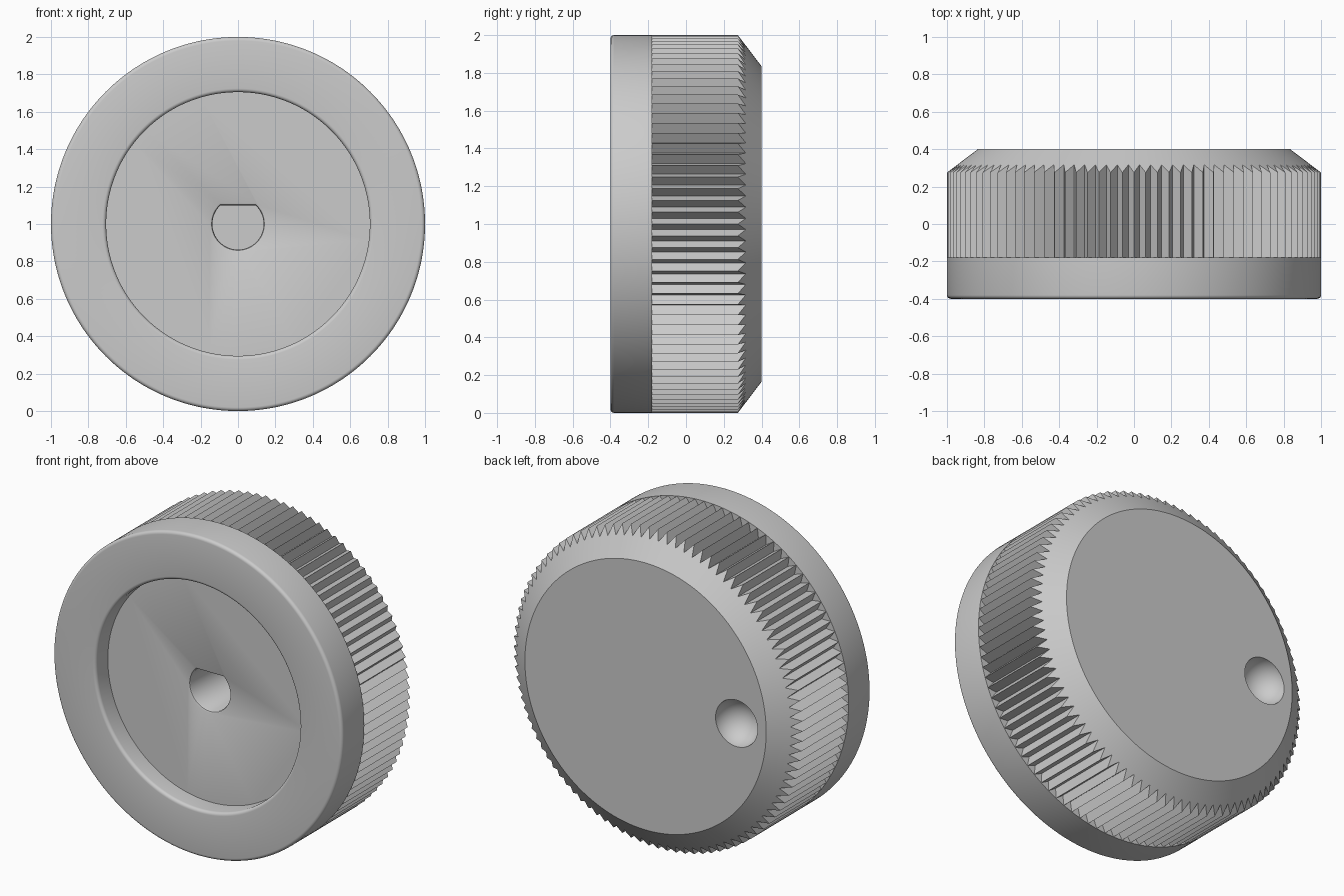
import bpy, bmesh, math
from mathutils import Vector

if "Cube" in bpy.data.objects:
    bpy.data.objects.remove(bpy.data.objects["Cube"])

TEETH = 100
SEG = 2 * TEETH
CENTRE = Vector((0, 0, 1))

grey = bpy.data.materials.new("plain grey")
grey.use_nodes = True
colour = (0.6, 0.6, 0.6, 1)
grey.diffuse_color = colour
grey.node_tree.nodes["Principled BSDF"].inputs["Base Color"].default_value = colour


def circle(r, y, r_odd=None, y_odd=None):
    """Ring about the knob axis; odd points may differ, giving teeth."""
    pts = []
    for i in range(SEG):
        a = 2 * math.pi * i / SEG
        odd = i % 2 and r_odd is not None
        rad, depth = (r_odd, y_odd) if odd else (r, y)
        pts.append(CENTRE + Vector((rad * math.cos(a), depth, rad * math.sin(a))))
    return pts


def loft(name, rings):
    """Skin a list of rings and cap both ends."""
    bm = bmesh.new()
    loops = [[bm.verts.new(p) for p in ring] for ring in rings]
    n = len(loops[0])
    for a, b in zip(loops, loops[1:]):
        for i in range(n):
            j = (i + 1) % n
            bm.faces.new((a[i], a[j], b[j], b[i]))
    bm.faces.new(loops[0])
    bm.faces.new(loops[-1])
    bmesh.ops.remove_doubles(bm, verts=bm.verts, dist=0.0001)
    bmesh.ops.recalc_face_normals(bm, faces=bm.faces)
    mesh = bpy.data.meshes.new(name)
    bm.to_mesh(mesh)
    bm.free()
    mesh.materials.append(grey)
    obj = bpy.data.objects.new(name, mesh)
    bpy.context.collection.objects.link(obj)
    return obj


def fillet(r, y, size, start, end, steps=5):
    """Rings along a quarter round with centre (r, y)."""
    angles = [math.radians(start + (end - start) * k / steps) for k in range(steps + 1)]
    return [circle(r + size * math.cos(a), y + size * math.sin(a)) for a in angles]


# Knob: recess floor, rounded lips, smooth flange, toothed grip, chamfered back
valley = 0.945
rim_y, back_y, back_r = 0.275, 0.4, 0.835
valley_y = rim_y + (1 - valley) * (back_y - rim_y) / (1 - back_r)
rings = [circle(0.705, -0.28)]
rings += fillet(0.725, -0.38, 0.02, 180, 270)
rings += fillet(0.98, -0.38, 0.02, -90, 0)
rings += [
    circle(1, -0.18),
    circle(1, -0.18, valley, -0.18),
    circle(1, rim_y, valley, valley_y),
    circle(back_r, back_y),
]
knob = loft("knob", rings)


# Shaft socket: D-shaped bore with a softened mouth
def d_ring(grow, y, r=0.137, flat=0.1, steps=48):
    r, flat = r + grow, flat + grow
    start = math.asin(flat / r)
    sweep = math.pi + 2 * start
    return [CENTRE + Vector((r * math.cos(start - sweep * k / steps), y,
                             r * math.sin(start - sweep * k / steps)))
            for k in range(steps + 1)]


socket = loft("socket_cutter", [d_ring(0.012, -0.35), d_ring(0.012, -0.28),
                                d_ring(0.004, -0.276), d_ring(0, -0.268),
                                d_ring(0, 0.17)])

# Finger dimple: round hollow near the edge of the back
bpy.ops.mesh.primitive_uv_sphere_add(segments=64, ring_count=32, radius=0.146,
                                     location=(-0.63, 0.41, 1),
                                     rotation=(math.pi / 2, 0, 0))
dimple = bpy.context.object
dimple.name = "dimple_cutter"
dimple.data.materials.append(grey)

# Cut both hollows, then drop the cutters
bpy.context.view_layer.objects.active = knob
for cutter in (socket, dimple):
    cutter.hide_render = True
    cut = knob.modifiers.new(cutter.name, 'BOOLEAN')
    cut.operation = 'DIFFERENCE'
    cut.solver = 'EXACT'
    cut.object = cutter
    bpy.ops.object.modifier_apply(modifier=cut.name)
    bpy.data.objects.remove(cutter)

bpy.ops.object.select_all(action='DESELECT')
knob.select_set(True)
bpy.ops.object.shade_smooth_by_angle(angle=math.radians(30))
